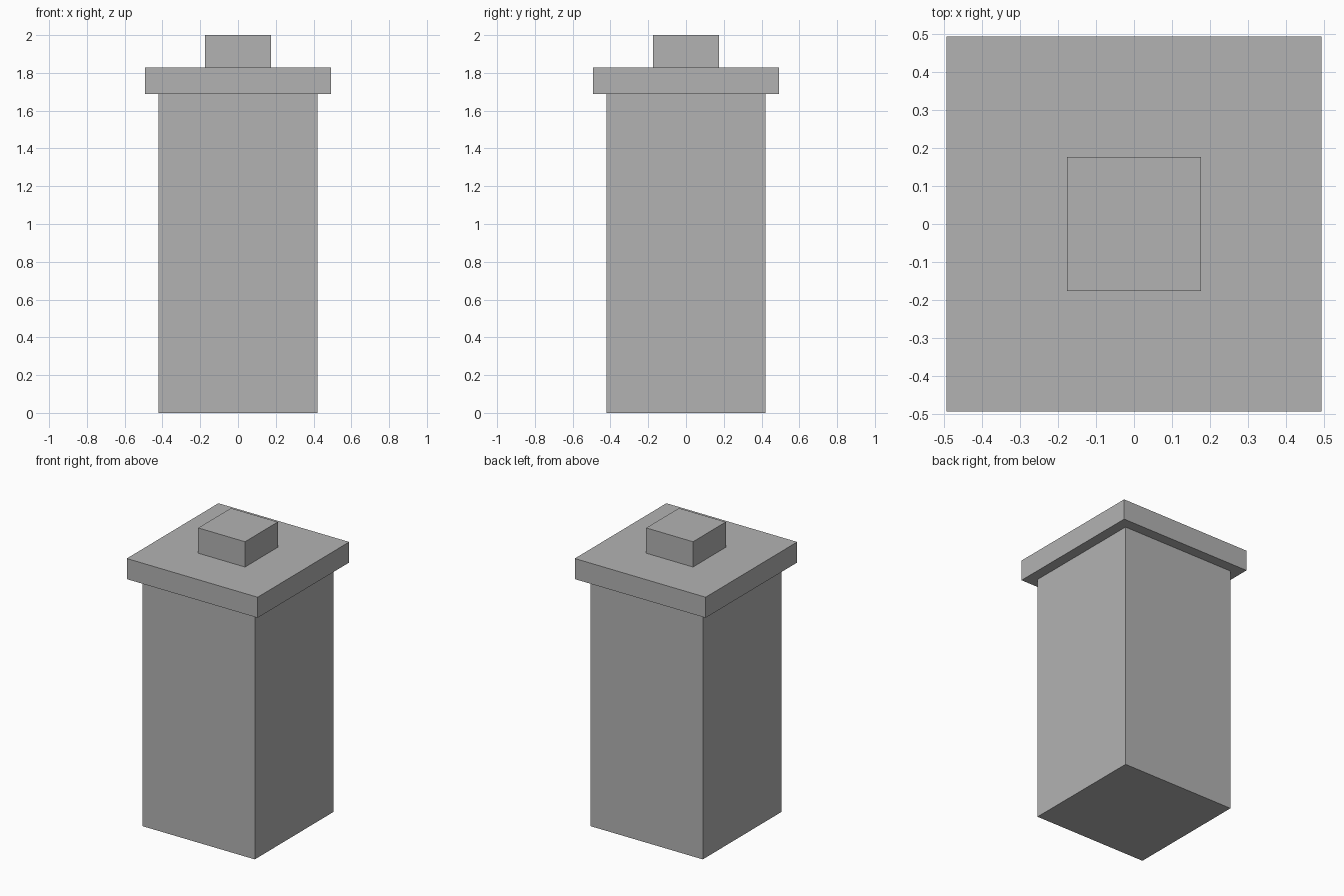
import bpy

if "Cube" in bpy.data.objects:
    bpy.data.objects.remove(bpy.data.objects["Cube"])

# Single flat grey
grey = bpy.data.materials.new("plain_grey")
grey.diffuse_color = (0.45, 0.45, 0.45, 1.0)
grey.use_nodes = True
grey.node_tree.nodes["Principled BSDF"].inputs["Base Color"].default_value = grey.diffuse_color


def square_block(name, half_width, bottom, top):
    """Square block centred on the z axis, between two heights."""
    bpy.ops.mesh.primitive_cube_add(size=1, location=(0, 0, (bottom + top) / 2))
    block = bpy.context.object
    block.name = name
    block.scale = (2 * half_width, 2 * half_width, top - bottom)
    bpy.ops.object.transform_apply(location=False, rotation=False, scale=True)
    block.data.materials.append(grey)
    return block


# Tall body, overhanging lid and the knob on top
square_block("body", 0.422, 0.0, 1.688)
square_block("lid", 0.492, 1.688, 1.828)
square_block("knob", 0.176, 1.828, 2.0)
